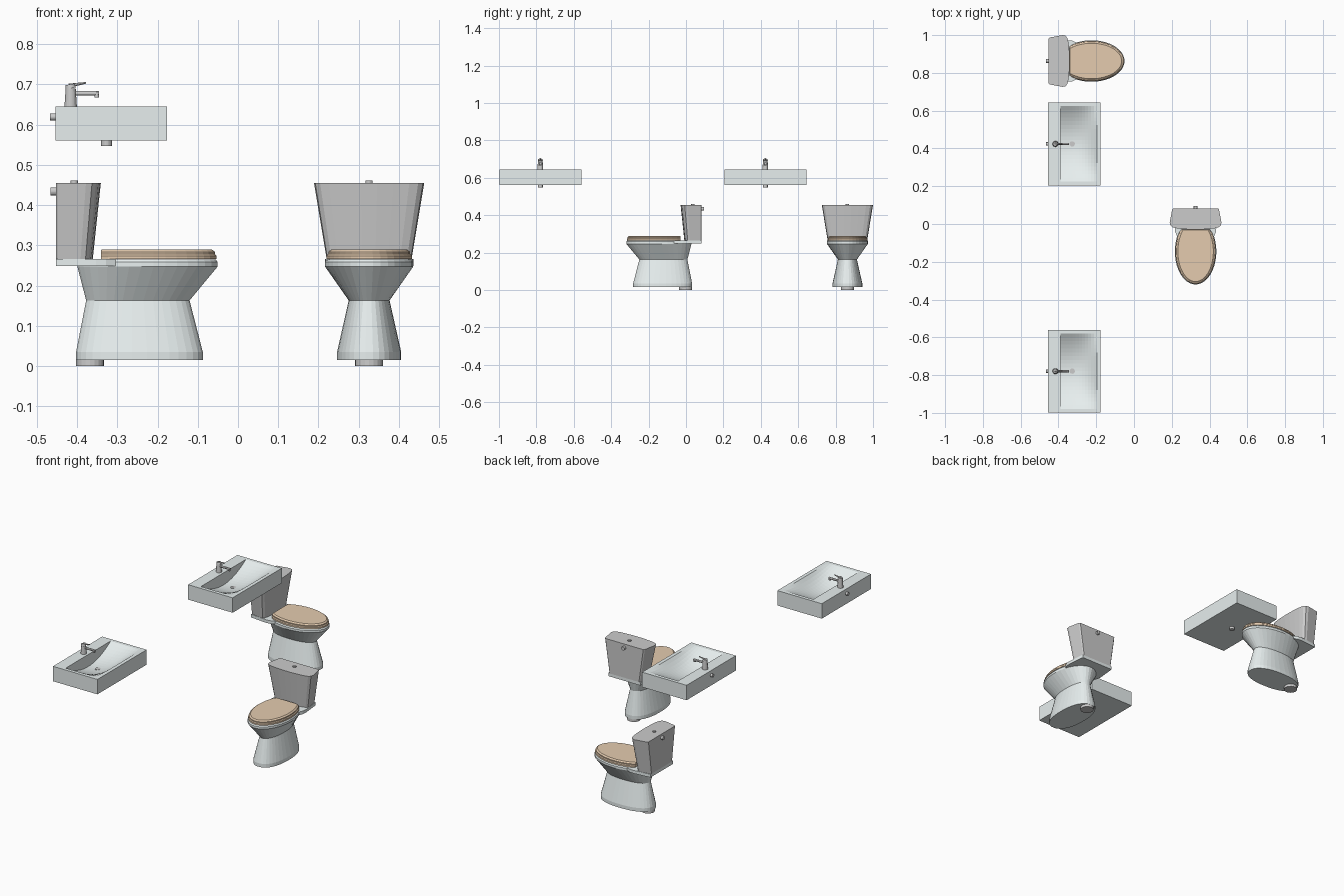
import bpy, bmesh, math
from mathutils import Vector, Matrix

if "Cube" in bpy.data.objects:
    bpy.data.objects.remove(bpy.data.objects["Cube"])


def material(name, rgb):
    m = bpy.data.materials.new(name)
    m.diffuse_color = (*rgb, 1)
    m.use_nodes = True
    m.node_tree.nodes["Principled BSDF"].inputs["Base Color"].default_value = m.diffuse_color
    return m


CERAMIC = material("ceramic", (0.80, 0.86, 0.86))
GREY = material("grey", (0.62, 0.62, 0.62))
WOOD = material("wood", (0.78, 0.60, 0.43))
place = Matrix()  # placement of the fixture being built


def finish(bm, name, mat):
    bmesh.ops.recalc_face_normals(bm, faces=bm.faces)
    me = bpy.data.meshes.new(name)
    bm.to_mesh(me)
    bm.free()
    me.materials.append(mat)
    ob = bpy.data.objects.new(name, me)
    ob.matrix_world = place
    bpy.context.collection.objects.link(ob)
    return ob


def loft(name, rings, mat, closed=False):
    """Skin equal-length rings; cap both ends, or join last to first."""
    bm = bmesh.new()
    vs = [[bm.verts.new(p) for p in r] for r in rings]
    n = len(vs[0])
    for a, b in zip(vs, vs[1:] + ([vs[0]] if closed else [])):
        for i in range(n):
            j = (i + 1) % n
            bm.faces.new((a[i], a[j], b[j], b[i]))
    if not closed:
        bm.faces.new(vs[0])
        bm.faces.new(vs[-1])
    return finish(bm, name, mat)


def oval(x0, x1, half, z, clip=-1, e=2.0, n=36):
    c, a = (x0 + x1) / 2, (x1 - x0) / 2
    pts = []
    for i in range(n):
        t = 2 * math.pi * (i + 0.5) / n
        ct, st = math.cos(t), math.sin(t)
        x = c + a * math.copysign(abs(ct) ** (2 / e), ct)
        y = half * math.copysign(abs(st) ** (2 / e), st)
        pts.append((max(x, clip), y, z))
    return pts


def mirrored(half, z, sx=1, sy=1):
    pts = half + [(x, -y) for x, y in reversed(half)]
    return [(x * sx, y * sy, z) for x, y in pts]


def rod(name, p0, p1, r0, r1=None, n=20):
    p0, p1 = Vector(p0), Vector(p1)
    d = p1 - p0
    m = Matrix.Translation((p0 + p1) / 2) @ d.to_track_quat('Z', 'Y').to_matrix().to_4x4()
    bm = bmesh.new()
    bmesh.ops.create_cone(bm, cap_ends=True, segments=n, radius1=r0,
                          radius2=r0 if r1 is None else r1, depth=d.length, matrix=m)
    return finish(bm, name, GREY)


def toilet(tag):
    # pedestal, flared bowl, rim and inner bowl in one skin
    loft("bowl_" + tag, [
        oval(.050, .366, .080, .015, e=2.3), oval(.050, .366, .080, .035, e=2.3),
        oval(.075, .333, .051, .163, e=2.2), oval(.053, .403, .110, .247),
        oval(.053, .403, .110, .259), oval(.059, .398, .105, .265),
        oval(.150, .365, .072, .265), oval(.155, .355, .066, .235),
        oval(.190, .310, .035, .175)], CERAMIC)
    # shelf under the tank
    shelf = [(0, .100), (.10, .110), (.125, .108), (.148, .098)]
    loft("shelf_" + tag, [mirrored(shelf, .248), mirrored(shelf, .2655)], CERAMIC)
    # tapered tank with rounded front
    tank = [(0, .118), (.006, .124), (.075, .137), (.090, .134), (.100, .122),
            (.106, .10), (.110, .06), (.112, .02)]
    loft("tank_" + tag, [mirrored(tank, .265, .82, .77), mirrored(tank, .455)], GREY)
    # seat ring and lid
    loft("seat_" + tag, [
        oval(.056, .400, .107, .266, .112), oval(.056, .400, .107, .274, .112),
        oval(.061, .396, .103, .278, .112), oval(.140, .360, .068, .278, .145),
        oval(.140, .360, .068, .266, .145)], WOOD, closed=True)
    loft("lid_" + tag, [
        oval(.060, .396, .102, .2785, .112), oval(.060, .396, .102, .284, .112),
        oval(.068, .388, .094, .290, .114)], WOOD)
    # button, water inlet and floor drain
    rod("flush_button_" + tag, (.046, 0, .455), (.046, 0, .461), .009)
    rod("tank_inlet_" + tag, (-.013, 0, .434), (.002, 0, .434), .010)
    rod("floor_drain_" + tag, (.085, 0, 0), (.085, 0, .016), .035)


def sink(tag):
    top, low, depth = .645, .561, .068
    x0, x1, hy = .066, .257, .200
    us = [i / 12 for i in range(13)]
    ws = [-1 + i / 10 for i in range(21)]
    # rows are (x, basin depth factor); x0 appears twice for the vertical back wall
    rows = [(0, 0), (x0, 0)] + [(x0 + u * (x1 - x0), 1 - u ** 3) for u in us] + [(.277, 0)]
    cols = [(-.219, 0)] + [(w * hy, 1 - w * w) for w in ws] + [(.219, 0)]
    bm = bmesh.new()
    g = [[bm.verts.new((x, y, top - depth * a * b)) for y, b in cols] for x, a in rows]
    for a, b in zip(g, g[1:]):
        for i in range(len(cols) - 1):
            bm.faces.new((a[i], b[i], b[i + 1], a[i + 1]))
    # outer walls and underside
    edges = [e for e in bm.edges if e.is_boundary]
    new = bmesh.ops.extrude_edge_only(bm, edges=edges)["geom"]
    for v in new:
        if isinstance(v, bmesh.types.BMVert):
            v.co.z = low
    bmesh.ops.contextual_create(bm, geom=[e for e in new if isinstance(e, bmesh.types.BMEdge)])
    bmesh.ops.remove_doubles(bm, verts=bm.verts, dist=1e-5)
    finish(bm, "basin_" + tag, CERAMIC)
    # drain plug and pipe, wall inlet
    rod("plug_" + tag, (.127, 0, .574), (.127, 0, .582), .014)
    rod("drain_pipe_" + tag, (.127, 0, .547), (.127, 0, .563), .0135)
    rod("wall_inlet_" + tag, (-.013, 0, .619), (.002, 0, .619), .009)
    # tap: body, spout, nozzle, lever
    rod("tap_body_" + tag, (.038, 0, .644), (.038, 0, .690), .0155, .0125)
    rod("tap_cap_" + tag, (.038, 0, .690), (.036, 0, .700), .0135, .0115)
    rod("tap_spout_" + tag, (.040, 0, .678), (.109, 0, .678), .006)
    rod("tap_nozzle_" + tag, (.103, 0, .681), (.103, 0, .667), .006)
    rod("tap_lever_" + tag, (.034, 0, .697), (.076, 0, .704), .005, .002)


place = Matrix.Translation((-.453, .863, 0))
toilet("side")
place = Matrix.Translation((.326, .083, 0)) @ Matrix.Rotation(-math.pi / 2, 4, 'Z')
toilet("front")
for tag, y in (("near", -.779), ("far", .424)):
    place = Matrix.Translation((-.454, y, 0))
    sink(tag)
